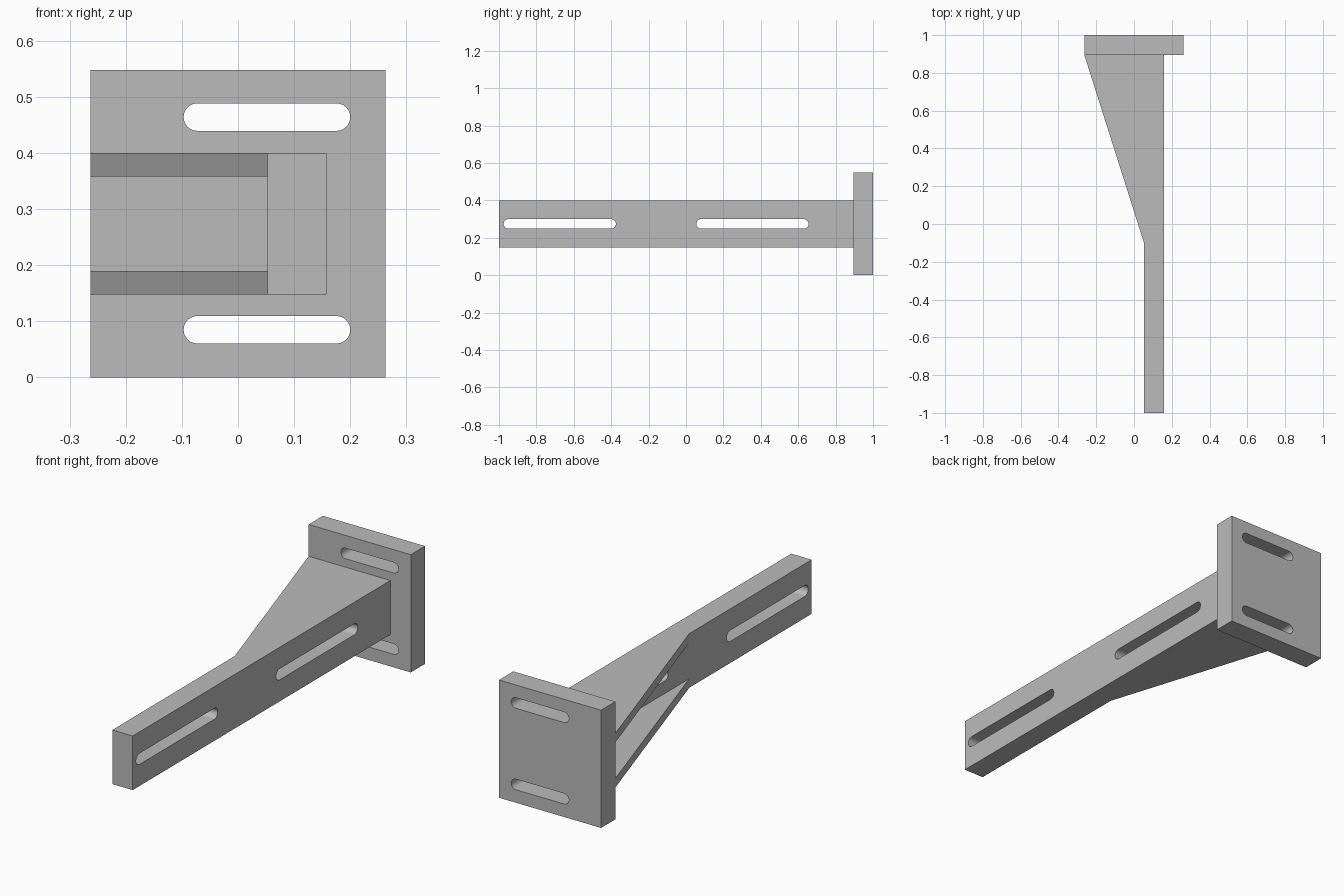
import bpy, bmesh, math
from mathutils import Vector

if "Cube" in bpy.data.objects:
    bpy.data.objects.remove(bpy.data.objects["Cube"], do_unlink=True)

grey = bpy.data.materials.new("bracket grey")
grey.use_nodes = True
colour = (0.5, 0.5, 0.5, 1)
grey.diffuse_color = colour
grey.node_tree.nodes["Principled BSDF"].inputs["Base Color"].default_value = colour


def prism(name, outline, axis, low, high):
    """Extrude a 2D outline along an axis; the outline uses the other two axes in order."""
    def place(p, d):
        co = list(p)
        co.insert(axis, d)
        return Vector(co)
    bm = bmesh.new()
    face = bm.faces.new([bm.verts.new(place(p, low)) for p in outline])
    grown = bmesh.ops.extrude_face_region(bm, geom=[face], use_keep_orig=True)["geom"]
    top = [v for v in grown if isinstance(v, bmesh.types.BMVert)]
    bmesh.ops.translate(bm, verts=top, vec=place((0, 0), high - low))
    bmesh.ops.recalc_face_normals(bm, faces=bm.faces)
    mesh = bpy.data.meshes.new(name)
    bm.to_mesh(mesh)
    bm.free()
    mesh.materials.append(grey)
    obj = bpy.data.objects.new(name, mesh)
    bpy.context.collection.objects.link(obj)
    return obj


def rect(u0, u1, v0, v1):
    return [(u0, v0), (u1, v0), (u1, v1), (u0, v1)]


def slot(u0, u1, v, r, steps=12):
    """Long round-ended outline lying along the first coordinate."""
    pts = []
    for centre, start in ((u1 - r, -math.pi / 2), (u0 + r, math.pi / 2)):
        for i in range(steps + 1):
            a = start + math.pi * i / steps
            pts.append((centre + r * math.cos(a), v + r * math.sin(a)))
    return pts


def cut_slots(obj, outlines, axis, low, high):
    bpy.context.view_layer.objects.active = obj
    for outline in outlines:
        cutter = prism("slot_cutter", outline, axis, low, high)
        cutter.hide_render = True
        mod = obj.modifiers.new("slot", "BOOLEAN")
        mod.operation, mod.solver, mod.object = "DIFFERENCE", "EXACT", cutter
        bpy.ops.object.modifier_apply(modifier=mod.name)
        bpy.data.objects.remove(cutter, do_unlink=True)
    bpy.ops.object.select_all(action="DESELECT")
    obj.select_set(True)
    bpy.ops.object.shade_smooth_by_angle(angle=math.radians(30))


BAR_IN, BAR_OUT = 0.053, 0.158
PLATE_FRONT, HALF_WIDTH = 0.895, 0.263

# Wall plate with two horizontal slots
plate = prism("mounting_plate", rect(-HALF_WIDTH, HALF_WIDTH, 0, 0.548), 1, PLATE_FRONT, 1)
cut_slots(plate, [slot(-0.097, 0.2, z, 0.0245) for z in (0.085, 0.464)], 1, 0.8, 1.1)

# Long arm with two slots in line
arm = prism("arm", rect(-1, PLATE_FRONT, 0.148, 0.4), 0, BAR_IN, BAR_OUT)
cut_slots(arm, [slot(y, y + 0.6, 0.274, 0.0255) for y in (-0.975, 0.055)], 0, 0, 0.2)

# Triangular gussets bracing the arm to the plate
triangle = [(BAR_IN, -0.1), (BAR_IN, PLATE_FRONT), (-HALF_WIDTH, PLATE_FRONT)]
for name, low, high in (("lower_gusset", 0.148, 0.19), ("upper_gusset", 0.358, 0.4)):
    prism(name, triangle, 2, low, high)
